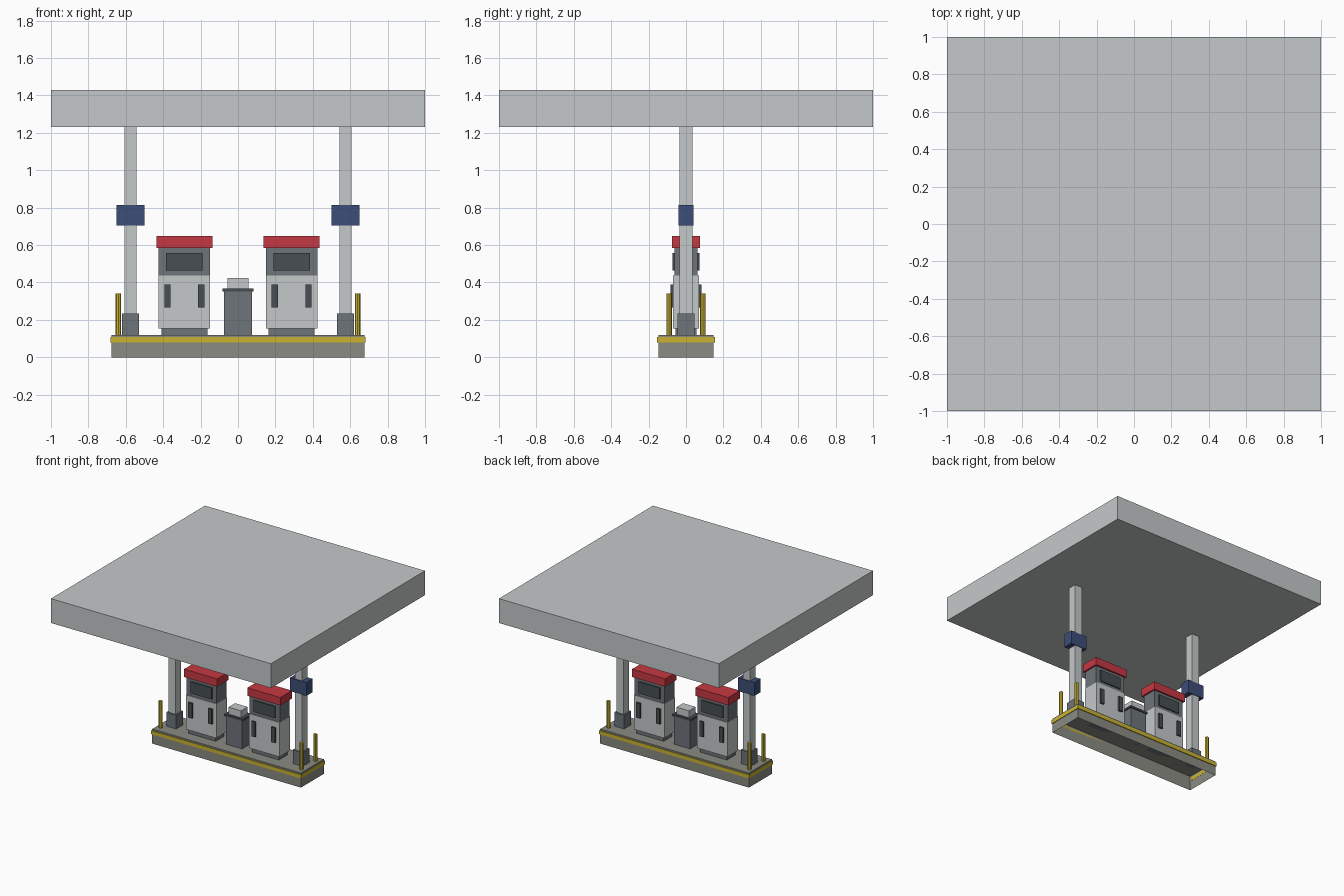
import bpy
import bmesh
from mathutils import Matrix, Vector

if "Cube" in bpy.data.objects:
    bpy.data.objects.remove(bpy.data.objects["Cube"], do_unlink=True)


def material(name, rgb):
    """Flat material from an sRGB 0-255 colour."""
    linear = [((c / 255 + 0.055) / 1.055) ** 2.4 for c in rgb] + [1]
    mat = bpy.data.materials.new(name)
    mat.use_nodes = True
    mat.diffuse_color = linear
    mat.node_tree.nodes["Principled BSDF"].inputs["Base Color"].default_value = linear
    return mat


PALE = material("pale grey", (197, 201, 201))
MID = material("mid grey", (110, 117, 122))
DARK = material("dark glass", (71, 78, 82))
RED = material("red", (198, 56, 66))
BLUE = material("navy blue", (60, 78, 120))
YELLOW = material("yellow", (202, 180, 50))
CONCRETE = material("concrete", (139, 139, 131))


def finish(name, bm, mat):
    mesh = bpy.data.meshes.new(name)
    bm.to_mesh(mesh)
    bm.free()
    mesh.materials.append(mat)
    obj = bpy.data.objects.new(name, mesh)
    bpy.context.collection.objects.link(obj)
    return obj


def box(name, mat, x, y, z0, z1, hx, hy, open_bottom=False):
    """Box centred on x, y with half sizes hx, hy, between heights z0 and z1."""
    bm = bmesh.new()
    place = Matrix.Translation((x, y, (z0 + z1) / 2))
    size = Matrix.Diagonal((2 * hx, 2 * hy, z1 - z0, 1))
    bmesh.ops.create_cube(bm, size=1, matrix=place @ size)
    if open_bottom:
        bm.normal_update()
        down = [f for f in bm.faces if f.normal.dot(Vector((0, 0, -1))) > 0.9]
        bmesh.ops.delete(bm, geom=down, context='FACES')
    return finish(name, bm, mat)


def post(name, mat, x, y, z0, z1, radius):
    bm = bmesh.new()
    bmesh.ops.create_cone(bm, cap_ends=True, segments=8, radius1=radius, radius2=radius,
                          depth=z1 - z0, matrix=Matrix.Translation((x, y, (z0 + z1) / 2)))
    return finish(name, bm, mat)


# Roof and hollow island
TOP = 0.12
box("canopy", PALE, 0, 0, 1.23, 1.43, 1, 1)
box("island", CONCRETE, 0, 0, 0, TOP, 0.676, 0.148, open_bottom=True)

# Yellow band around the island
for s, side in ((-1, "right"), (1, "left")):
    box(f"band_{side}", YELLOW, s * 0.678, 0, 0.078, 0.108, 0.003, 0.154)
for s, side in ((-1, "front"), (1, "back")):
    box(f"band_{side}", YELLOW, 0, s * 0.151, 0.078, 0.108, 0.681, 0.003)


def dispenser(side, x):
    box(f"pump_plinth_{side}", MID, x, 0, TOP, 0.155, 0.123, 0.055)
    box(f"pump_body_{side}", PALE, x, 0, 0.155, 0.437, 0.138, 0.069)
    box(f"pump_head_{side}", MID, x, 0, 0.437, 0.585, 0.137, 0.062)
    box(f"pump_cap_{side}", RED, x, 0, 0.583, 0.648, 0.15, 0.075)
    for s, face in ((-1, "front"), (1, "back")):
        box(f"screen_{side}_{face}", DARK, x, s * 0.066, 0.463, 0.558, 0.097, 0.005)
        for k in (-1, 1):
            box(f"nozzle_{side}_{face}", DARK, x + k * 0.09, s * 0.076,
                0.265, 0.388, 0.017, 0.008)


# Mirrored columns, signs, bollards and pumps
for s, side in ((-1, "right"), (1, "left")):
    x = s * 0.575
    box(f"column_{side}", PALE, x, 0, TOP, 1.23, 0.033, 0.035)
    box(f"column_foot_{side}", MID, x, 0, TOP, 0.233, 0.045, 0.046)
    box(f"column_sign_{side}", BLUE, x, 0, 0.705, 0.815, 0.075, 0.04)
    for y in (-0.09, 0.09):
        post(f"bollard_{side}", YELLOW, s * 0.64, y, TOP, 0.34, 0.015)
    dispenser(side, s * 0.287)

# Bin between the pumps
box("bin_body", MID, 0, 0, TOP, 0.353, 0.074, 0.052)
box("bin_lid", DARK, 0, 0, 0.352, 0.368, 0.083, 0.06)
box("towel_box", PALE, 0, 0, 0.368, 0.425, 0.057, 0.042)
